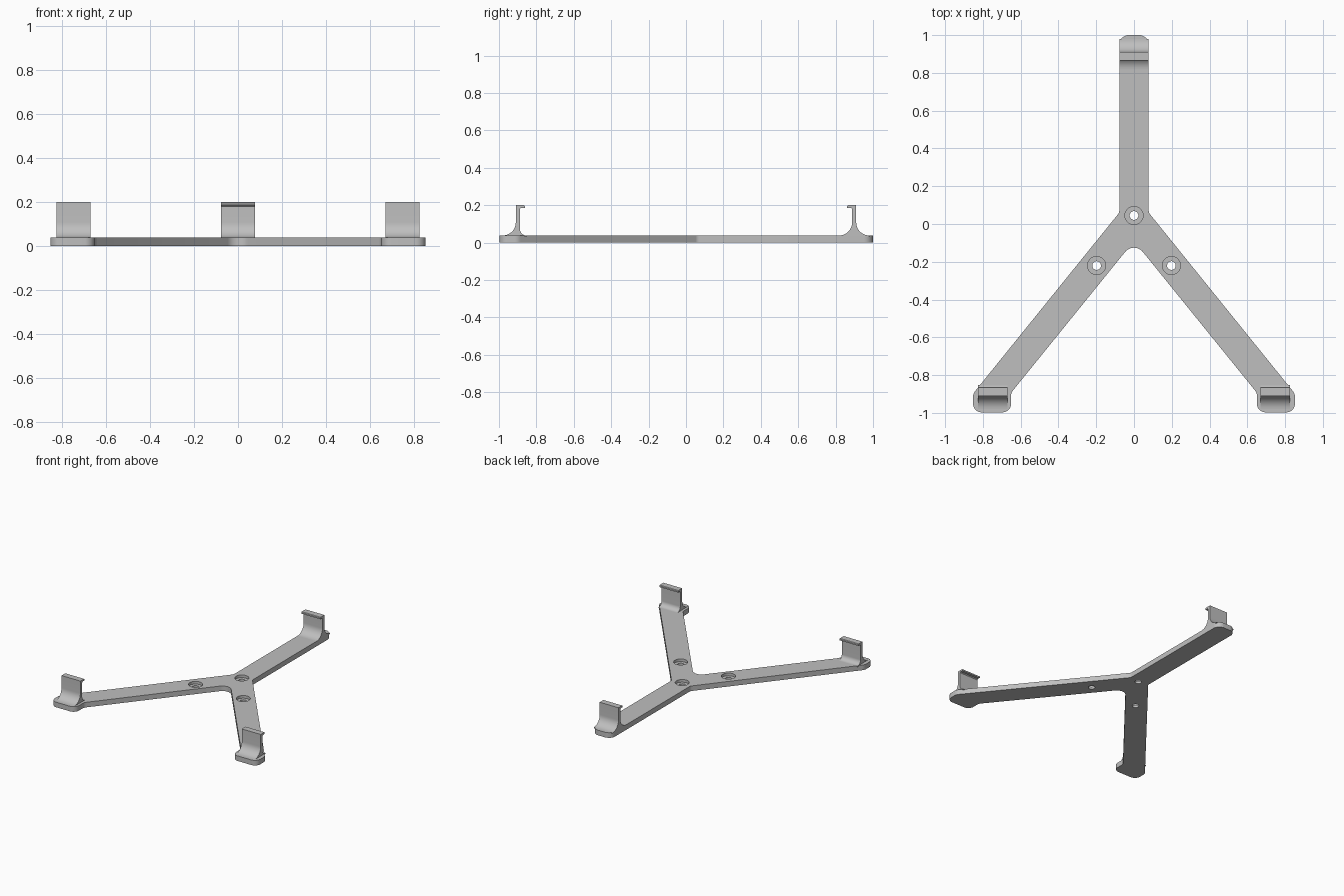
import bpy, bmesh, math
from mathutils import Vector

cube = bpy.data.objects.get("Cube")
if cube:
    bpy.data.objects.remove(cube, do_unlink=True)

GREY = (0.52, 0.52, 0.52, 1)
mat = bpy.data.materials.new("plain_grey")
mat.use_nodes = True
mat.diffuse_color = GREY
mat.node_tree.nodes["Principled BSDF"].inputs["Base Color"].default_value = GREY

PLATE = 0.038   # plate thickness
TOP = 0.2       # overall height
HALF = 0.078    # half width of the back arm and the clips


def activate(obj):
    bpy.ops.object.select_all(action="DESELECT")
    obj.select_set(True)
    bpy.context.view_layer.objects.active = obj


def smooth(obj):
    activate(obj)
    bpy.ops.object.shade_smooth_by_angle(angle=math.radians(30))


def prism(name, points, offset):
    """Closed solid made by pushing a flat outline along an offset."""
    bm = bmesh.new()
    face = bm.faces.new([bm.verts.new(p) for p in points])
    bottom = face.copy()
    moved = bmesh.ops.extrude_face_region(bm, geom=[face], use_keep_orig=False)["geom"]
    bmesh.ops.translate(bm, vec=offset, verts=[v for v in moved if isinstance(v, bmesh.types.BMVert)])
    bmesh.ops.remove_doubles(bm, verts=bm.verts, dist=1e-6)
    bmesh.ops.recalc_face_normals(bm, faces=bm.faces)
    mesh = bpy.data.meshes.new(name)
    bm.to_mesh(mesh)
    bm.free()
    mesh.materials.append(mat)
    obj = bpy.data.objects.new(name, mesh)
    bpy.context.collection.objects.link(obj)
    return obj


def round_corners(corners, steps=8):
    """Replace each (x, y, radius) corner by a tangent arc."""
    out = []
    for i, (x, y, r) in enumerate(corners):
        p = Vector((x, y))
        a = (Vector(corners[i - 1][:2]) - p).normalized()
        b = (Vector(corners[(i + 1) % len(corners)][:2]) - p).normalized()
        half_angle = math.acos(a.dot(b)) / 2
        centre = p + (a + b).normalized() * (r / math.sin(half_angle))
        start = p + a * (r / math.tan(half_angle)) - centre
        end = p + b * (r / math.tan(half_angle)) - centre
        for k in range(steps + 1):
            direction = start.lerp(end, k / steps).normalized()
            out.append((centre + direction * r).to_3d())
    return out


# Three-armed plate: right half of the outline, then its mirror image
half = [(HALF, 1, 0.05), (HALF, 0.06, 0.03), (0.852, -0.898, 0.05),
        (0.852, -0.997, 0.045), (0.651, -0.997, 0.045), (0.651, -0.894, 0.05)]
corners = half + [(0, -0.09, 0.06)] + [(-x, y, r) for x, y, r in reversed(half)]
plate = prism("three_arm_plate", round_corners(corners), (0, 0, PLATE))

# Counterbored screw holes
for x, y in [(0, 0.045), (0.198, -0.22), (-0.198, -0.22)]:
    for radius, bottom in [(0.023, -0.05), (0.048, 0.018)]:
        bpy.ops.mesh.primitive_cylinder_add(vertices=40, radius=radius, depth=0.2,
                                            location=(x, y, bottom + 0.1))
        cutter = bpy.context.object
        cutter.hide_render = True
        cut = plate.modifiers.new("hole", "BOOLEAN")
        cut.object = cutter
        cut.solver = "EXACT"
        activate(plate)
        bpy.ops.object.modifier_apply(modifier=cut.name)
        bpy.data.objects.remove(cutter, do_unlink=True)
smooth(plate)


def fillet(wall, direction, radius, steps=12):
    """Quarter curve rising from the plate to the wall."""
    arc = [(1 - k / steps) * math.pi / 2 for k in range(steps + 1)]
    return [(wall + direction * radius * (1 - math.cos(t)),
             PLATE + radius * (1 - math.sin(t))) for t in arc]


def clip(name, x, side, inner_radius):
    """Upright clip with flared foot and a lip that points to the middle."""
    outer, inner, lip = 0.91, 0.888, 0.862
    sink = PLATE - 0.006
    foot_out = fillet(outer, 1, 0.07)
    foot_in = fillet(inner, -1, inner_radius)
    profile = [(outer, TOP)] + foot_out[::-1]
    profile += [(foot_out[0][0], sink), (foot_in[0][0], sink)] + foot_in
    profile += [(inner, TOP - 0.02), (inner - 0.006, TOP - 0.014),
                (lip, TOP - 0.014), (lip, TOP - 0.004), (lip + 0.004, TOP)]
    points = [(x - HALF, side * y, z) for y, z in profile]
    smooth(prism(name, points, (2 * HALF, 0, 0)))


clip("back_clip", 0, 1, 0.07)
clip("front_left_clip", 0.747, -1, 0.035)
clip("front_right_clip", -0.747, -1, 0.035)
